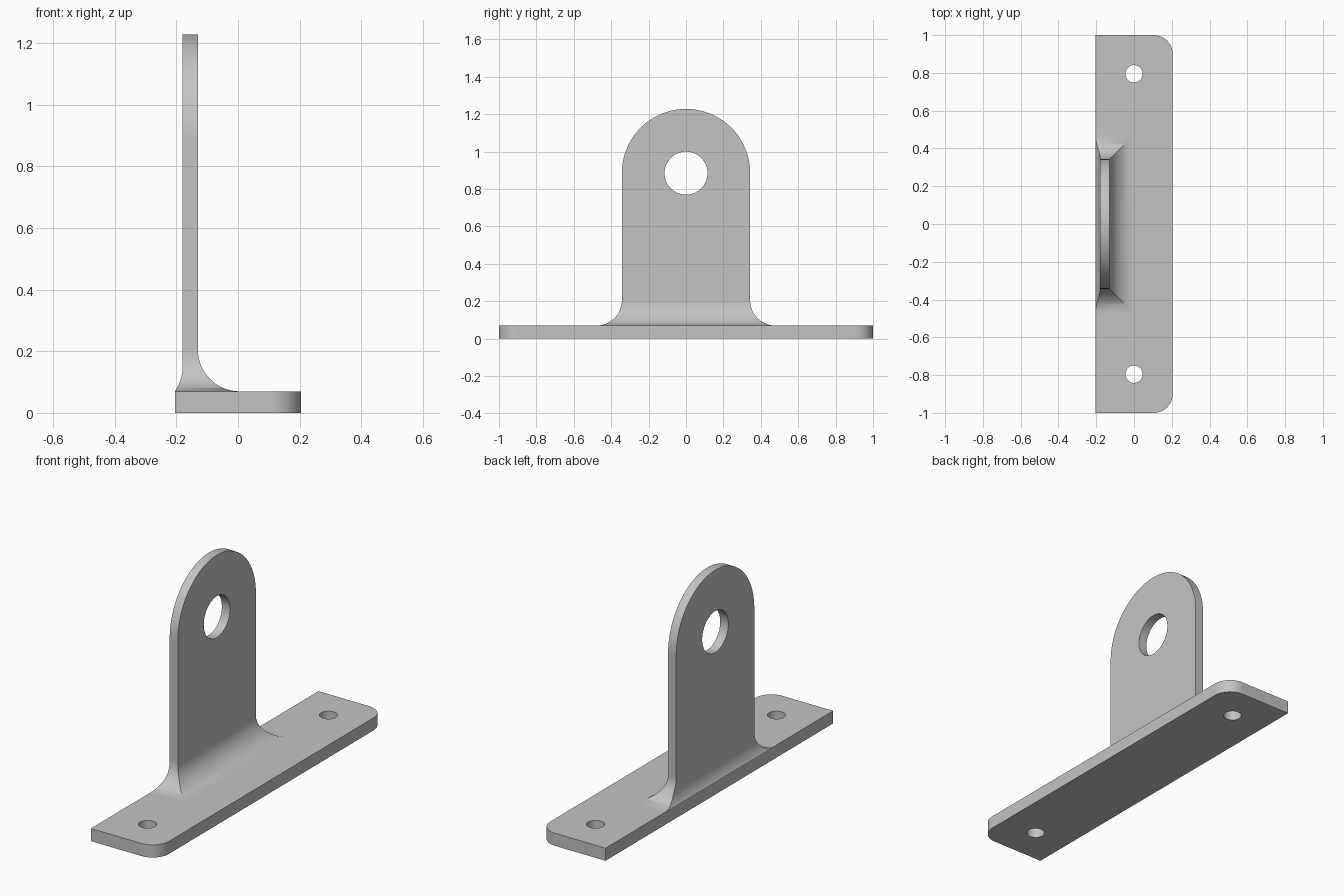
import bpy, bmesh
from math import sin, cos, sqrt, pi
from mathutils import Matrix

if "Cube" in bpy.data.objects:
    bpy.data.objects.remove(bpy.data.objects["Cube"])

HALF_X, HALF_Y, THICK = 0.205, 1.0, 0.07          # base plate
BACK, FRONT, HALF_W = -0.18, -0.13, 0.343         # upright lug
EYE_Z, EYE_R = 0.885, 0.115                       # lug eye
FILLET, STEPS = 0.135, 24

metal = bpy.data.materials.new("grey metal")
metal.use_nodes = True
colour = (0.55, 0.55, 0.55, 1)
metal.diffuse_color = colour
metal.node_tree.nodes["Principled BSDF"].inputs["Base Color"].default_value = colour


def make_object(name, bm):
    bmesh.ops.recalc_face_normals(bm, faces=bm.faces)
    mesh = bpy.data.meshes.new(name)
    bm.to_mesh(mesh)
    bm.free()
    mesh.materials.append(metal)
    obj = bpy.data.objects.new(name, mesh)
    bpy.context.collection.objects.link(obj)
    return obj


def combine(target, tool, operation):
    mod = target.modifiers.new(operation, 'BOOLEAN')
    mod.operation, mod.solver, mod.object = operation, 'EXACT', tool
    bpy.context.view_layer.objects.active = target
    bpy.ops.object.modifier_apply(modifier=mod.name)
    bpy.data.objects.remove(tool)


def drill(target, radius, location, axis='Z'):
    bm = bmesh.new()
    turn = Matrix.Rotation(pi / 2, 4, 'Y') if axis == 'X' else Matrix()
    bmesh.ops.create_cone(bm, cap_ends=True, segments=64, radius1=radius, radius2=radius,
                          depth=0.3, matrix=Matrix.Translation(location) @ turn)
    cutter = make_object("hole_cutter", bm)
    cutter.hide_render = True
    combine(target, cutter, 'DIFFERENCE')


# Base plate with two rounded corners on the +x side
bm = bmesh.new()
bmesh.ops.create_cube(bm, size=1, matrix=Matrix.Translation((0, 0, THICK / 2))
                      @ Matrix.Diagonal((2 * HALF_X, 2 * HALF_Y, THICK, 1)))
corners = [e for e in bm.edges if all(v.co.x > 0 for v in e.verts)
           and abs(e.verts[0].co.z - e.verts[1].co.z) > 0.01]
bmesh.ops.bevel(bm, geom=corners, offset=0.1, segments=16, profile=0.5, affect='EDGES')
bracket = make_object("mounting_bracket", bm)

# Upright lug: stacked rectangles (x min, x max, half width, z), flared foot to round top
edge_gap = FILLET - (HALF_X + BACK)
back_z = THICK + sqrt(FILLET ** 2 - edge_gap ** 2)
rings = [(-HALF_X, FRONT + FILLET, HALF_W + FILLET, THICK / 2)]
for i in range(STEPS, -1, -1):
    a = i / STEPS * pi / 2
    flare = FILLET * (1 - cos(a))
    z = THICK + FILLET * (1 - sin(a))
    back_flare = FILLET - sqrt(FILLET ** 2 - max(back_z - z, 0) ** 2)
    rings.append((BACK - back_flare, FRONT + flare, HALF_W + flare, z))
for i in range(2 * STEPS + 1):
    a = i / (2 * STEPS) * pi / 2
    rings.append((BACK, FRONT, HALF_W * cos(a), EYE_Z + HALF_W * sin(a)))

bm = bmesh.new()
previous = None
for x0, x1, w, z in rings:
    ring = [bm.verts.new(p) for p in ((x0, -w, z), (x1, -w, z), (x1, w, z), (x0, w, z))]
    if previous:
        for k in range(4):
            n = (k + 1) % 4
            bm.faces.new((previous[k], previous[n], ring[n], ring[k]))
    else:
        bm.faces.new(ring)
    previous = ring
bmesh.ops.remove_doubles(bm, verts=bm.verts, dist=1e-5)
bmesh.ops.dissolve_limit(bm, angle_limit=0.005, verts=bm.verts, edges=bm.edges)
combine(bracket, make_object("lug", bm), 'UNION')

# Eye in the lug and bolt holes in the plate
drill(bracket, EYE_R, (BACK, 0, EYE_Z), 'X')
for side in (-1, 1):
    drill(bracket, 0.046, (0, side * 0.795, THICK / 2))

# Smooth curves with crisp edges
bpy.ops.object.select_all(action='DESELECT')
bracket.select_set(True)
bpy.context.view_layer.objects.active = bracket
bpy.ops.object.shade_smooth_by_angle(angle=pi / 6)
weighted = bracket.modifiers.new("even_shading", 'WEIGHTED_NORMAL')
weighted.keep_sharp = True
